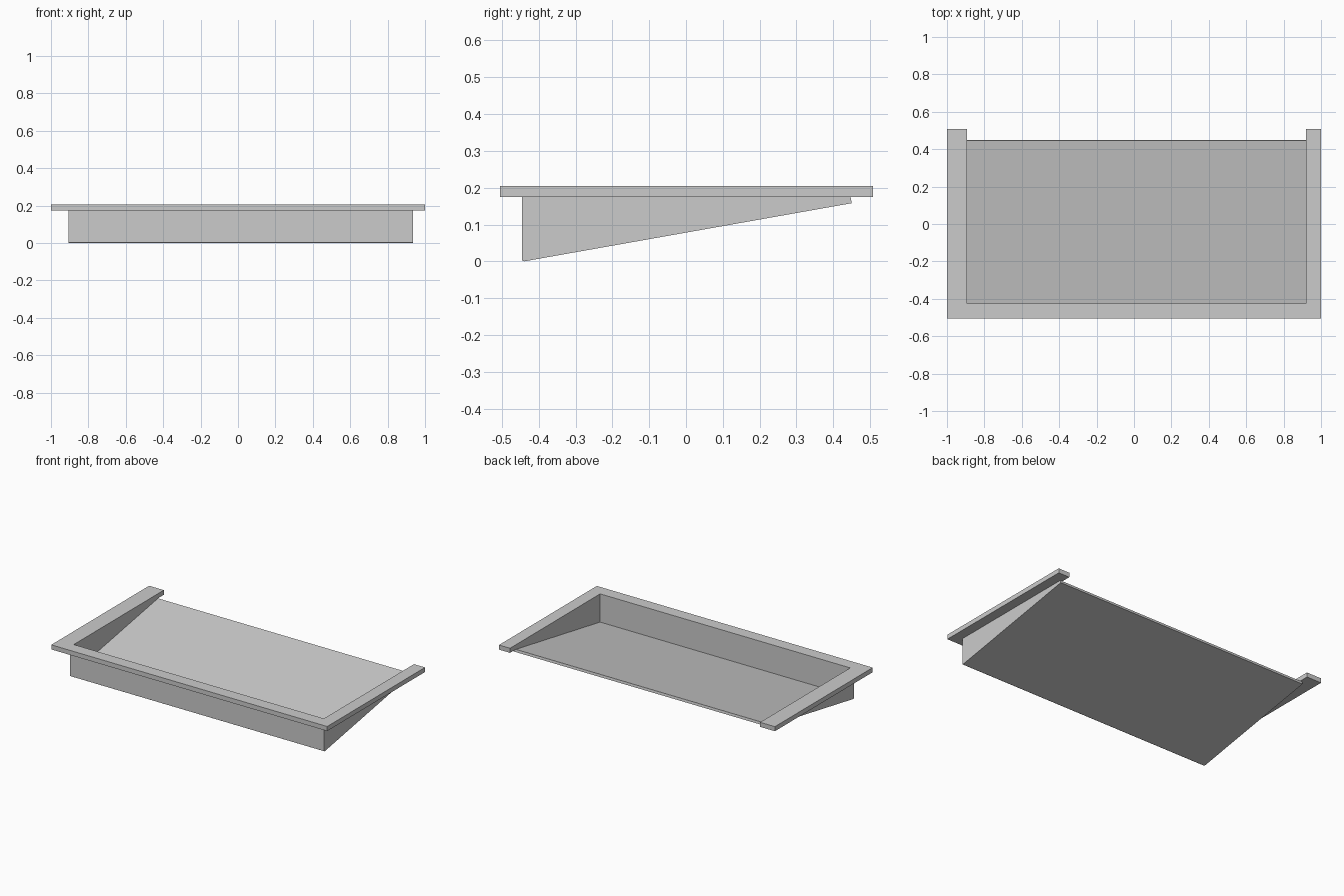
import bpy
import bmesh
from mathutils import Vector

cube = bpy.data.objects.get("Cube")
if cube:
    bpy.data.objects.remove(cube, do_unlink=True)

grey = bpy.data.materials.new("plain grey")
grey.use_nodes = True
colour = (0.6, 0.6, 0.6, 1)
grey.diffuse_color = colour
grey.node_tree.nodes["Principled BSDF"].inputs["Base Color"].default_value = colour


def prism(name, points, sweep):
    """Extrude a closed outline along the sweep vector."""
    bm = bmesh.new()
    face = bm.faces.new([bm.verts.new(p) for p in points])
    result = bmesh.ops.extrude_face_region(bm, geom=[face])
    moved = [v for v in result["geom"] if isinstance(v, bmesh.types.BMVert)]
    bmesh.ops.translate(bm, verts=moved, vec=Vector(sweep))
    bmesh.ops.recalc_face_normals(bm, faces=bm.faces)
    mesh = bpy.data.meshes.new(name)
    bm.to_mesh(mesh)
    bm.free()
    mesh.materials.append(grey)
    obj = bpy.data.objects.new(name, mesh)
    bpy.context.collection.objects.link(obj)
    return obj


def side_prism(name, profile, left, right):
    return prism(name, [(left, y, z) for y, z in profile], (right - left, 0, 0))


INNER_LEFT, INNER_RIGHT, INNER_FRONT = -0.893, 0.92, -0.425
RIM_BOTTOM, RIM_TOP = 0.175, 0.205

# Wedge-shaped tray body with a sloping floor
tray = side_prism("tray_body", [(-0.445, RIM_BOTTOM), (-0.445, 0.003), (-0.44, 0),
                                (0.45, 0.158), (0.447, RIM_BOTTOM)], -0.907, 0.936)

# Hollow, open along the top and back
hollow = side_prism("tray_hollow_cutter", [(INNER_FRONT, 0.3), (INNER_FRONT, 0.0202),
                                           (0.6, 0.2015), (0.6, 0.3)],
                    INNER_LEFT, INNER_RIGHT)
cut = tray.modifiers.new("hollow", "BOOLEAN")
cut.operation = "DIFFERENCE"
cut.solver = "EXACT"
cut.object = hollow
hollow.hide_render = True
hollow.hide_viewport = True
hollow.display_type = "WIRE"

# Flat rim around the front and both sides, with arms running past the back
outline = [(-1, -0.505), (1, -0.505), (1, 0.508), (INNER_RIGHT, 0.508),
           (INNER_RIGHT, INNER_FRONT), (INNER_LEFT, INNER_FRONT),
           (INNER_LEFT, 0.508), (-1, 0.508)]
prism("rim", [(x, y, RIM_BOTTOM) for x, y in outline], (0, 0, RIM_TOP - RIM_BOTTOM))
